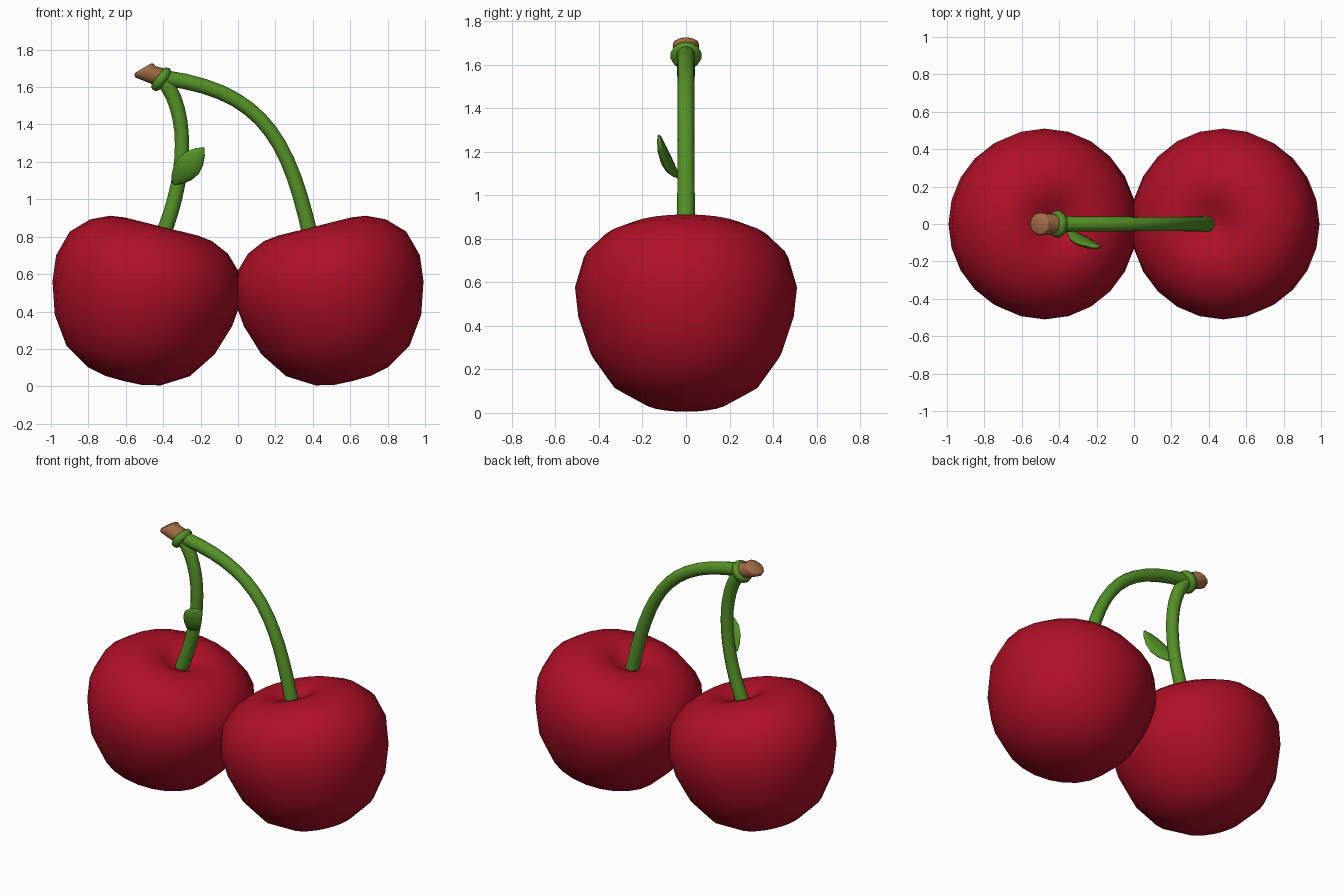
import bpy, bmesh, math
from mathutils import Vector
from mathutils.geometry import interpolate_bezier

cube = bpy.data.objects.get("Cube")
if cube:
    bpy.data.objects.remove(cube, do_unlink=True)


def material(name, rgb):
    m = bpy.data.materials.new(name)
    m.use_nodes = True
    m.diffuse_color = (*rgb, 1)
    m.node_tree.nodes["Principled BSDF"].inputs["Base Color"].default_value = (*rgb, 1)
    return m


RED = material("cherry_red", (0.43, 0.005, 0.02))
GREEN = material("stem_green", (0.09, 0.285, 0.02))
BROWN = material("twig_brown", (0.37, 0.155, 0.063))


def loft(name, rings, sides, mat, closed=False, sharp=50):
    """Skin elliptical rings given as (centre, axis, width radius, depth radius)."""
    bm = bmesh.new()
    loops = []
    for centre, axis, rw, rd in rings:
        axis = Vector(axis).normalized()
        depth = Vector((0, 1, 0))
        depth = (depth - axis * depth.dot(axis)).normalized()
        width = depth.cross(axis)
        loop = []
        for i in range(sides):
            a = math.tau * i / sides
            loop.append(bm.verts.new(Vector(centre) + width * rw * math.cos(a) + depth * rd * math.sin(a)))
        loops.append(loop)
    pairs = list(zip(loops, loops[1:]))
    if closed:
        pairs.append((loops[-1], loops[0]))
    else:
        bm.faces.new(loops[0])
        bm.faces.new(loops[-1])
    for lo, hi in pairs:
        for i in range(sides):
            j = (i + 1) % sides
            bm.faces.new((lo[i], lo[j], hi[j], hi[i]))
    bmesh.ops.recalc_face_normals(bm, faces=bm.faces)
    me = bpy.data.meshes.new(name)
    bm.to_mesh(me)
    bm.free()
    me.materials.append(mat)
    ob = bpy.data.objects.new(name, me)
    bpy.context.collection.objects.link(ob)
    bpy.ops.object.select_all(action="DESELECT")
    ob.select_set(True)
    bpy.context.view_layer.objects.active = ob
    bpy.ops.object.shade_smooth_by_angle(angle=math.radians(sharp))
    return ob


# Cherries: one dimpled profile (radius, height along axis), leaning inward
PROFILE = [(0.01, -0.485), (0.1, -0.482), (0.2, -0.46), (0.34, -0.375), (0.44, -0.23),
           (0.495, -0.06), (0.51, 0.08), (0.47, 0.22), (0.38, 0.31), (0.28, 0.355),
           (0.2, 0.365), (0.12, 0.345), (0.06, 0.31), (0.01, 0.3)]
LEAN = math.radians(14)
for side, name in ((1, "left_cherry"), (-1, "right_cherry")):
    axis = Vector((-side * math.sin(LEAN), 0, math.cos(LEAN)))
    centre = Vector((side * 0.497, 0, 0.5))
    loft(name, [(centre + axis * h, axis, r, r) for r, h in PROFILE], 24, RED, sharp=80)


# Stems: round tubes swept along bezier arcs
def stem(name, points):
    path = interpolate_bezier(*[Vector((x, 0, z)) for x, z in points], 14)
    rings = []
    for i, p in enumerate(path):
        tangent = path[min(i + 1, len(path) - 1)] - path[max(i - 1, 0)]
        r = 0.042 - 0.004 * math.sin(math.pi * i / (len(path) - 1))
        rings.append((p, tangent, r, r))
    loft(name, rings, 12, GREEN)


stem("left_stem", [(0.39, 0.79), (0.27, 1.33), (0.13, 1.58), (-0.4, 1.65)])
stem("right_stem", [(-0.41, 0.79), (-0.28, 1.1), (-0.25, 1.45), (-0.4, 1.64)])

# Collar: rounded ring where the stems meet
join = Vector((-0.41, 0, 1.642))
out = Vector((-0.8, 0, 0.6))
section = []
for i in range(8):
    a = math.tau * i / 8
    r = 0.05 + 0.023 * math.cos(a)
    section.append((join + out * 0.026 * math.sin(a), out, r, r))
loft("collar", section, 14, GREEN, closed=True, sharp=80)

# Twig end: short stub flaring to a slanted cut
cut = Vector((-0.5, 0, 0.86))
tip = Vector((-0.503, 0, 1.695))
loft("twig_end", [(join - out * 0.01, out, 0.048, 0.048),
                  (join + out * 0.03, out, 0.052, 0.054),
                  (tip - cut * 0.015, cut, 0.061, 0.061),
                  (tip, cut, 0.06, 0.06),
                  (tip + cut * 0.008, cut, 0.048, 0.05)], 12, BROWN)

# Leaf: thin bowed lens growing out from the right stem
base, end = Vector((-0.345, -0.035, 1.085)), Vector((-0.183, -0.125, 1.275))
leaf = []
for t, w in ((0, 0.012), (0.12, 0.038), (0.3, 0.062), (0.5, 0.07), (0.7, 0.058), (0.88, 0.033), (1, 0.005)):
    bow = Vector((0, -0.02 * math.sin(math.pi * t), 0))
    leaf.append((base.lerp(end, t) + bow, end - base, w, 0.004 + 0.25 * w))
loft("leaf", leaf, 10, GREEN, sharp=60)
